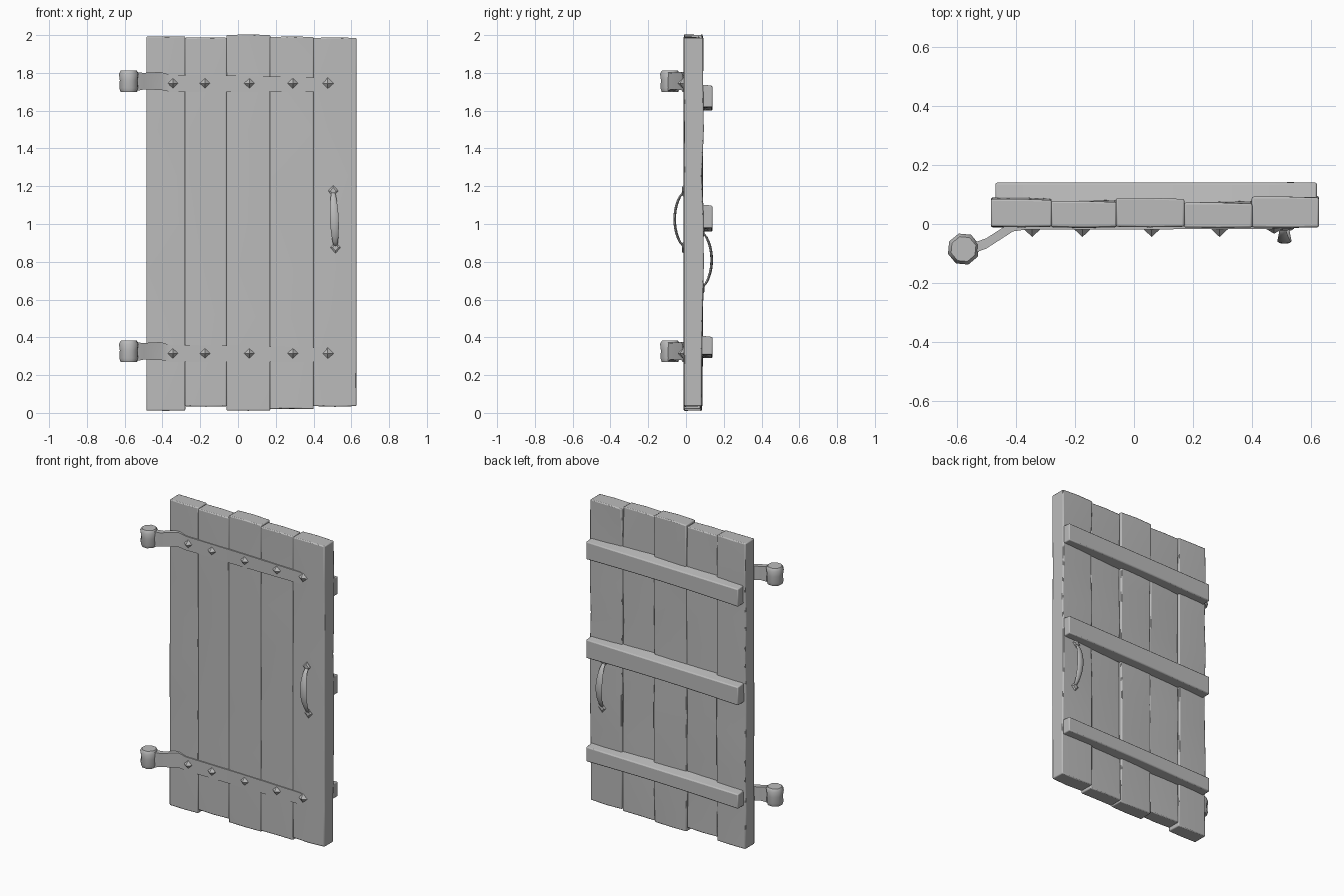
import bpy, bmesh, math, random
from mathutils import Vector

random.seed(4)
if "Cube" in bpy.data.objects:
    bpy.data.objects.remove(bpy.data.objects["Cube"])

grey = bpy.data.materials.new("weathered grey")
grey.use_nodes = True
colour = (0.5, 0.5, 0.5, 1)
grey.diffuse_color = colour
grey.node_tree.nodes["Principled BSDF"].inputs["Base Color"].default_value = colour


def finish(name, bm, bevel=0.0, angle=40):
    bmesh.ops.recalc_face_normals(bm, faces=bm.faces)
    mesh = bpy.data.meshes.new(name)
    bm.to_mesh(mesh)
    bm.free()
    mesh.materials.append(grey)
    obj = bpy.data.objects.new(name, mesh)
    bpy.context.collection.objects.link(obj)
    if bevel:
        mod = obj.modifiers.new("worn edges", "BEVEL")
        mod.width, mod.segments = bevel, 2
    bpy.ops.object.select_all(action="DESELECT")
    obj.select_set(True)
    bpy.context.view_layer.objects.active = obj
    bpy.ops.object.shade_smooth_by_angle(angle=math.radians(angle))
    return obj


def loft(name, rings, bevel=0.0, angle=40):
    """Skin a list of equal-sized point rings and cap both ends."""
    bm = bmesh.new()
    loops = [[bm.verts.new(p) for p in ring] for ring in rings]
    n = len(loops[0])
    for a, b in zip(loops, loops[1:]):
        for i in range(n):
            j = (i + 1) % n
            bm.faces.new((a[i], a[j], b[j], b[i]))
    bm.faces.new(loops[0])
    bm.faces.new(loops[-1])
    return finish(name, bm, bevel, angle)


def jitter(size):
    return random.uniform(-size, size)


# Door planks: left edge, right edge, bottom, top, back depth
planks = [(-0.485, -0.28, 0.012, 1.993, 0.088),
          (-0.28, -0.06, 0.035, 1.986, 0.078),
          (-0.06, 0.17, 0.012, 2.0, 0.085),
          (0.17, 0.4, 0.02, 1.99, 0.076),
          (0.4, 0.627, 0.036, 1.985, 0.09)]
for k, (x0, x1, z0, z1, back) in enumerate(planks):
    rings = []
    for s in range(9):
        t = s / 8
        z = z0 + (z1 - z0) * t
        left = x0 if k == 0 else x0 - 0.001
        right = x1 if k == 4 else x1 + 0.001
        front = -0.01 + jitter(0.002)
        b = back + jitter(0.004)
        tilt = jitter(0.005) if 0 < s < 8 else 0.004
        mid = (left + right) / 2
        end = jitter(0.004) if s in (0, 8) else 0
        zm = z + end * (1 if s == 0 else -1)
        rings.append([(left, front, z), (mid, front - 0.002, zm),
                      (right, front, z), (right, b - tilt, z),
                      (mid, b, zm), (left, b + tilt - 0.004, z)])
    loft(f"door_plank_{k + 1}", rings, 0.006, 50)

# Back battens: slightly bowed boards with worn ends
for name, z0, z1 in (("lower", 0.29, 0.41), ("middle", 0.96, 1.105), ("upper", 1.6, 1.74)):
    rings = []
    for s in range(7):
        t = s / 6
        x = -0.47 + 1.09 * t
        lift = 0.018 * t
        bow = 0.008 * math.sin(math.pi * t)
        low, high = z0 + lift, z1 - 0.018 + lift
        rings.append([(x, 0.065, low), (x, 0.14, low + bow),
                      (x, 0.14, high - 0.008), (x, 0.065, high + bow)])
    loft(name + "_batten", rings, 0.006, 50)

# Iron hinges: strap, pin barrel and pointed studs
for name, z in (("lower", 0.27), ("upper", 1.7)):
    strap = [(-0.56, -0.105, 0, 0.105), (-0.5, -0.083, 0.012, 0.1),
             (-0.41, -0.025, 0.01, 0.105), (-0.36, -0.018, 0, 0.09),
             (0.05, -0.018, 0, 0.085), (0.46, -0.017, 0, 0.075), (0.5, -0.013, 0.03, 0.05)]
    rings = []
    for x, y, low, high in strap:
        thick = 0.035 if x < -0.4 else 0.02
        rings.append([(x, y, z + low), (x, y + thick, z + low),
                      (x, y + thick, z + high), (x, y, z + high)])
    loft(name + "_hinge_strap", rings, 0, 50)

    rings = []
    for h, r in ((0, 0.046), (0.02, 0.053), (0.06, 0.05), (0.095, 0.055), (0.113, 0.044)):
        rings.append([(-0.578 + r * math.cos(i * math.tau / 8 + 0.3),
                       -0.085 + r * math.sin(i * math.tau / 8 + 0.3),
                       z + h) for i in range(8)])
    loft(name + "_hinge_barrel", rings, 0, 60)

    for k, x in enumerate((-0.345, -0.175, 0.06, 0.29, 0.475)):
        bm = bmesh.new()
        tip = bm.verts.new((x, -0.044 if k < 4 else -0.033, z + 0.045))
        base = [bm.verts.new((x + 0.032 * math.cos(a * math.pi / 2), -0.014,
                              z + 0.045 + 0.03 * math.sin(a * math.pi / 2))) for a in range(4)]
        bm.faces.new(base)
        for i in range(4):
            bm.faces.new((base[i], base[(i + 1) % 4], tip))
        finish(f"{name}_hinge_stud_{k + 1}", bm, 0, 20)


def handle(name, x, zmid, half, surface, out):
    """Bowed grip, thickest in the middle, with diamond end plates."""
    rings = []
    for s in range(13):
        t = s / 12 * 2 - 1
        centre = Vector((x - 0.006 * t, surface + out * (1 - t * t) ** 0.75, zmid + t * half))
        wide = 0.01 + 0.013 * (1 - t * t)
        rings.append([centre + Vector((wide * math.cos(a * math.tau / 8),
                                       0.007 * math.sin(a * math.tau / 8), 0)) for a in range(8)])
    loft(name + "_grip", rings, 0, 60)
    side = 1 if out > 0 else -1
    for end, sign in (("lower", -1), ("upper", 1)):
        c = Vector((x - 0.006 * sign, surface, zmid + sign * (half + 0.005)))
        rings = []
        for depth, r in ((-0.012, 0.027), (0.004, 0.027), (0.01, 0.016)):
            rings.append([c + Vector((r * math.cos(a * math.pi / 2), side * depth,
                                      1.1 * r * math.sin(a * math.pi / 2))) for a in range(4)])
        loft(f"{name}_{end}_plate", rings, 0, 30)


handle("front_handle", 0.51, 1.025, 0.145, -0.012, -0.048)
handle("back_handle", 0.53, 0.81, 0.145, 0.088, 0.048)
